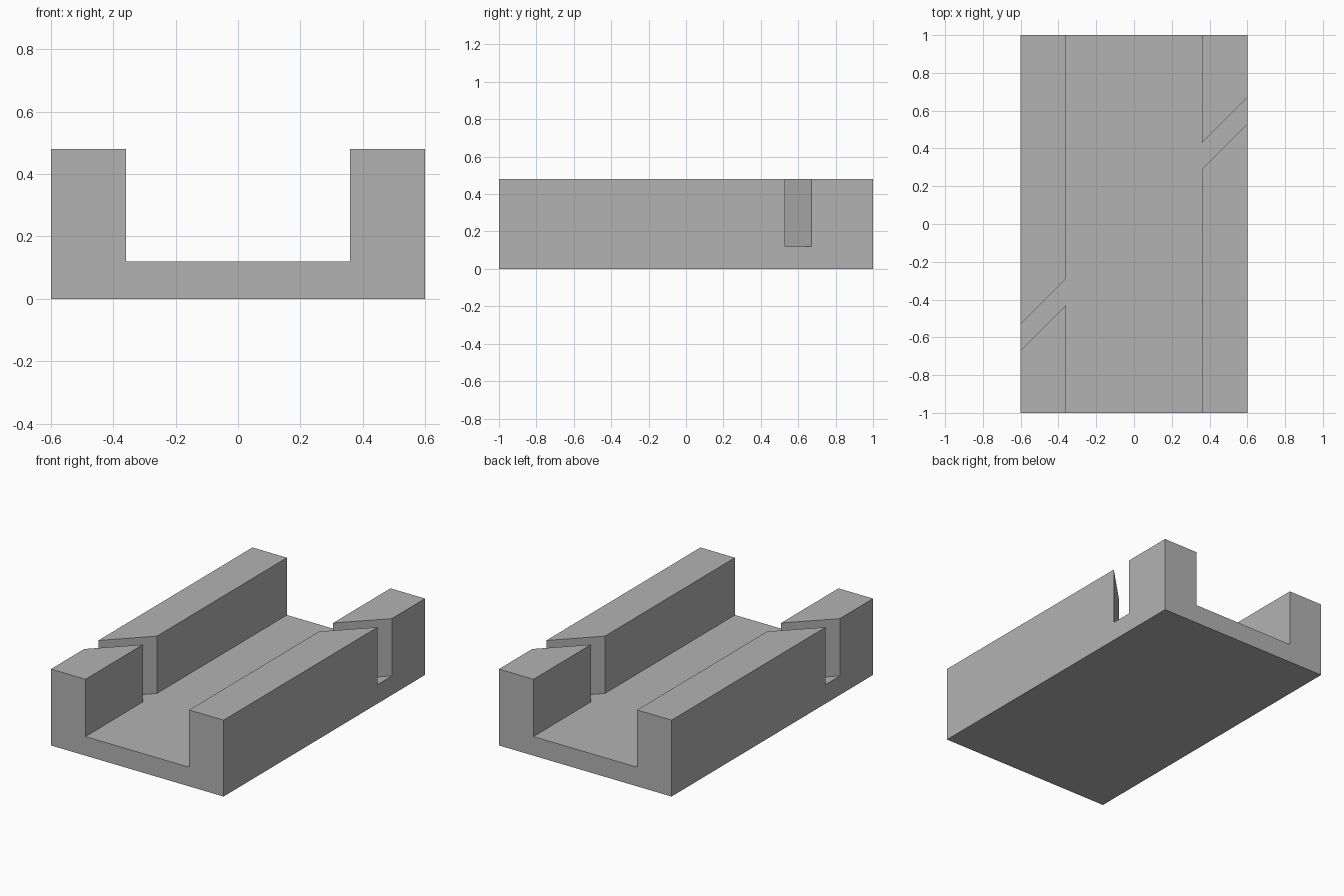
import bpy
import bmesh
from mathutils import Matrix, Vector

cube = bpy.data.objects.get("Cube")
if cube:
    bpy.data.objects.remove(cube, do_unlink=True)

HALF_WIDTH, HALF_LENGTH = 0.6, 1.0
CHANNEL = 0.36      # half width of the channel
FLOOR, TOP = 0.12, 0.48
SLOT = 0.07         # half width of the diagonal slot, measured along y

grey = bpy.data.materials.new("plain_grey")
grey.use_nodes = True
colour = (0.45, 0.45, 0.45, 1)
grey.diffuse_color = colour
grey.node_tree.nodes["Principled BSDF"].inputs["Base Color"].default_value = colour


def top_faces(bm):
    return [f for f in bm.faces if f.normal.z > 0.9]


def rail_faces(bm):
    return [f for f in top_faces(bm) if abs(f.calc_center_median().x) > CHANNEL]


def cut(bm, faces, point, normal):
    geom = set(faces)
    for f in faces:
        geom.update(f.edges, f.verts)
    bmesh.ops.bisect_plane(bm, geom=list(geom), dist=1e-5,
                           plane_co=point, plane_no=normal)
    bm.normal_update()


# Base plate
bm = bmesh.new()
size = Matrix.Diagonal((2 * HALF_WIDTH, 2 * HALF_LENGTH, FLOOR, 1))
bmesh.ops.create_cube(bm, size=1,
                      matrix=Matrix.Translation((0, 0, FLOOR / 2)) @ size)
bm.normal_update()

# Mark out the channel, then the diagonal slots across both rails
for side in (-1, 1):
    cut(bm, top_faces(bm), (side * CHANNEL, 0, 0), (1, 0, 0))
for side in (-1, 1):
    cut(bm, rail_faces(bm), (0, side * SLOT, 0), (-1, 1, 0))

# Raise the rails, leaving the slots at floor level
rails = []
for f in rail_faces(bm):
    centre = f.calc_center_median()
    if abs(centre.y - centre.x) > SLOT:
        rails.append(f)
raised = bmesh.ops.extrude_face_region(bm, geom=rails)["geom"]
bmesh.ops.translate(bm, vec=Vector((0, 0, TOP - FLOOR)),
                    verts=[v for v in raised if isinstance(v, bmesh.types.BMVert)])
leftover = [f for f in rails if f.is_valid]
if leftover:
    bmesh.ops.delete(bm, geom=leftover, context="FACES")

# Merge flat neighbours
bmesh.ops.recalc_face_normals(bm, faces=bm.faces[:])
bmesh.ops.dissolve_limit(bm, angle_limit=0.01, verts=bm.verts[:], edges=bm.edges[:])

mesh = bpy.data.meshes.new("slotted_channel_block")
bm.to_mesh(mesh)
bm.free()
mesh.materials.append(grey)
block = bpy.data.objects.new("slotted_channel_block", mesh)
bpy.context.collection.objects.link(block)
